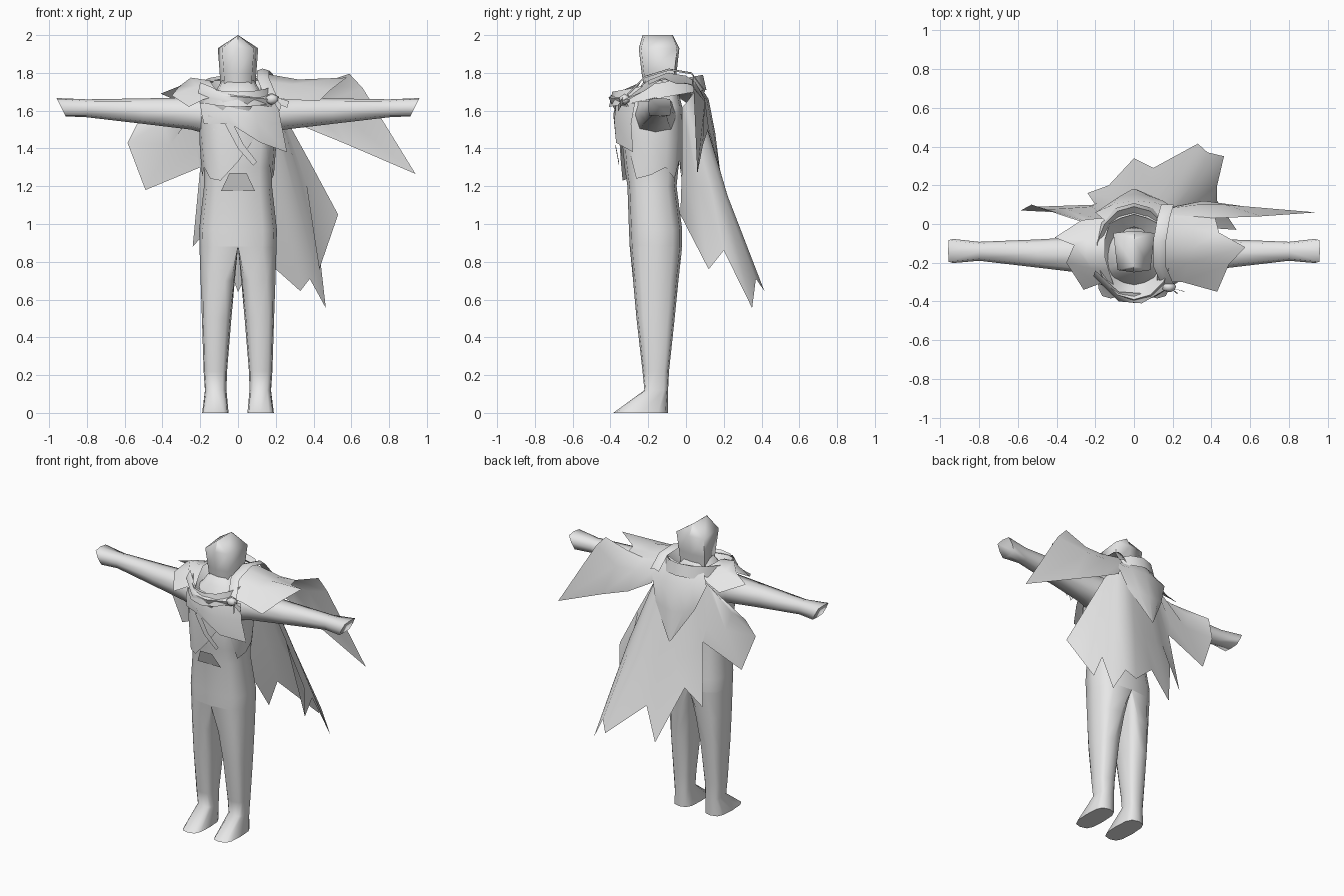
import bpy, bmesh, math
from mathutils import Vector

cloth = bpy.data.materials.new("pale_grey")
cloth.diffuse_color = (0.8, 0.8, 0.8, 1)


def finish(name, bm, angle=75):
    bmesh.ops.remove_doubles(bm, verts=bm.verts, dist=0.0005)
    bmesh.ops.recalc_face_normals(bm, faces=bm.faces)
    me = bpy.data.meshes.new(name)
    bm.to_mesh(me)
    bm.free()
    me.materials.append(cloth)
    ob = bpy.data.objects.new(name, me)
    bpy.context.collection.objects.link(ob)
    bpy.ops.object.select_all(action='DESELECT')
    ob.select_set(True)
    bpy.context.view_layer.objects.active = ob
    bpy.ops.object.shade_smooth_by_angle(angle=math.radians(angle))
    return ob


def sheet(name, rows, closed=False, caps=(False, False)):
    """Skin a grid of points; closed wraps each row into a ring."""
    bm = bmesh.new()
    grid = [[bm.verts.new(p) for p in row] for row in rows]
    n = len(grid[0])
    for a, b in zip(grid, grid[1:]):
        for i in range(n if closed else n - 1):
            j = (i + 1) % n
            bm.faces.new((a[i], a[j], b[j], b[i]))
    for cap, ring in zip(caps, (grid[0], grid[-1])):
        if cap:
            bm.faces.new(ring)
    return finish(name, bm)


def ring(mid, plus, minus, lo, hi, n=12, power=.65):
    """Rounded ring: split centre with separate plus/minus reach, lo..hi on the other axis."""
    pts = []
    for i in range(n):
        c, s = math.cos(math.tau * i / n), math.sin(math.tau * i / n)
        c = math.copysign(abs(c) ** power, c) if abs(c) > 1e-6 else 0
        s = math.copysign(abs(s) ** power, s) if abs(s) > 1e-6 else 0
        pts.append((mid + c * (plus if c > 0 else minus), (lo + hi) / 2 + (hi - lo) / 2 * s))
    return pts


# torso, hips and neck
sheet("torso", [[(x, y, z) for x, y in ring(0, rx, rx, y0, y1)] for z, rx, y0, y1 in [
    (0.88, .204, -.298, -.02), (0.97, .206, -.302, -.02),
    (1.20, .18, -.31, -.05), (1.30, .18, -.325, -.04),
    (1.50, .20, -.345, -.02), (1.62, .20, -.32, -.02),
    (1.70, .12, -.26, -.04), (1.76, .085, -.22, -.06)]], True, (False, True))

# head with a ridge running front to back
head = []
for z, front, back, y0, y1 in [(1.70, .07, .092, -.22, -.06), (1.80, .075, .097, -.235, -.05),
                               (1.93, .085, .107, -.25, -.035), (2.0, .001, .001, -.23, -.07)]:
    head.append([(-front, y0 + .012, z), (0, y0, z), (front, y0 + .012, z),
                 (back, y1 - .012, z), (0, y1, z), (-back, y1 - .012, z)])
sheet("head", head, True, (True, True))

for side, s in (("left", 1), ("right", -1)):
    # leg running down into a wedge foot, meeting its twin at the crotch
    sheet(side + "_leg", [[(x * s, y, z) for x, y in ring(mid, plus, minus, y0, y1)]
          for z, mid, plus, minus, y0, y1 in [
              (0.00, .12, .07, .07, -.385, -.095), (0.12, .118, .057, .057, -.22, -.095),
              (0.22, .118, .064, .060, -.23, -.09), (0.50, .112, .079, .077, -.262, -.06),
              (0.70, .07, .128, .053, -.28, -.04), (0.88, 0, .204, 0, -.298, -.02)]],
          True, (True, False))
    # arm, lofted outward, hand end slanted
    arm = []
    for x, y0, y1, z0, z1, lean, power in [
            (.14, -.28, -.05, 1.47, 1.67, 0, .7), (.25, -.255, -.065, 1.50, 1.67, 0, .7),
            (.50, -.225, -.08, 1.53, 1.665, 0, .7), (.80, -.19, -.092, 1.565, 1.66, 0, .7),
            (.936, -.202, -.077, 1.57, 1.667, .0245, .35)]:
        hy = (y1 - y0) / 2
        arm.append([(s * (x + lean * (z - 1.618) / .0485), y, z)
                    for y, z in ring((y0 + y1) / 2, hy, hy, z0, z1, 8, power)])
    sheet(side + "_arm", arm, True, (True, True))

# tunic with a ragged hem
hem = [1.26, 1.30, 1.24, 1.34, 1.25, 1.32, 1.24, 1.33, 1.25, 1.30, 1.24, 1.23, 1.33, 1.46, 1.42, 1.24]
rows = []
for t, rx, y0, y1 in [(0, .205, -.35, -.015), (.4, .205, -.355, -.01), (1, .19, -.345, -.025)]:
    rows.append([(x, y, 1.58 + (h - 1.58) * t)
                 for (x, y), h in zip(ring(0, rx, rx, y0, y1, 16, .75), hem)])
sheet("tunic_hem", rows, True)

# chest flap and strip
sheet("chest_flap", [
    [(-.20, -.27, 1.64), (-.06, -.37, 1.64), (.08, -.37, 1.64), (.21, -.27, 1.64)],
    [(-.195, -.29, 1.59), (-.05, -.385, 1.58), (.1, -.38, 1.55), (.23, -.29, 1.53)],
    [(-.18, -.31, 1.53), (-.04, -.375, 1.53), (.12, -.37, 1.43), (.26, -.28, 1.38)]])
sheet("hanging_strip", [[(-.07, -.372, 1.53), (-.03, -.375, 1.54)],
                        [(.0, -.372, 1.40), (.03, -.372, 1.42)],
                        [(.08, -.355, 1.31), (.10, -.355, 1.33)]])
# belt plate, tilted to face down
sheet("belt_plate", [[(-.09, -.315, 1.175), (.09, -.315, 1.175)],
                     [(-.045, -.35, 1.27), (.045, -.35, 1.27)]])

# wide funnel collar: inner lip, raised rim, outer fold, low in front
rows = []
for rx, ry, drop in [(.10, .135, .10), (.15, .195, .045), (.195, .24, 0), (.215, .258, .08)]:
    row = []
    for i in range(14):
        a = math.tau * (i + .5) / 14
        y = math.sin(a)
        row.append((rx * math.cos(a), -.15 + ry * y, 1.745 + .045 * y - drop))
    rows.append(row)
sheet("collar", rows, True)
# front neckerchief fold
sheet("collar_front", [
    [(-.20, -.24, 1.75), (-.08, -.35, 1.70), (.06, -.36, 1.68), (.17, -.30, 1.68)],
    [(-.21, -.27, 1.70), (-.08, -.40, 1.68), (.04, -.41, 1.67), (.18, -.33, 1.66)],
    [(-.20, -.25, 1.64), (-.08, -.36, 1.60), (.06, -.37, 1.59), (.18, -.30, 1.62)]])

# pointed hood lying on the back
sheet("back_hood", [
    [(.13, .0, 1.77), (.07, .03, 1.77), (0, .05, 1.77), (-.07, .03, 1.77), (-.13, .0, 1.76)],
    [(.21, .08, 1.68), (.11, .11, 1.66), (0, .12, 1.66), (-.11, .10, 1.66), (-.20, .06, 1.67)],
    [(.15, .12, 1.50), (.08, .145, 1.49), (0, .155, 1.48), (-.08, .14, 1.49), (-.14, .10, 1.51)],
    [(.01, .18, 1.29), (.005, .18, 1.285), (0, .18, 1.28), (-.005, .18, 1.285), (-.01, .18, 1.29)]])

# long torn cape: top edge, middle, torn lower edge
cape = [
    [(.22, -.02, 1.62), (.20, .00, 1.64), (.18, .03, 1.68), (.14, .05, 1.71), (.10, .05, 1.72),
     (.06, .05, 1.73), (.00, .05, 1.73), (-.05, .05, 1.73), (-.10, .04, 1.71), (-.14, .03, 1.69),
     (-.17, .02, 1.67), (-.19, .01, 1.65), (-.20, .00, 1.63), (-.20, -.01, 1.62)],
    [(.38, -.02, 1.33), (.36, .06, 1.22), (.34, .13, 1.20), (.30, .20, 1.15), (.24, .22, 1.15),
     (.18, .22, 1.15), (.08, .20, 1.15), (-.03, .18, 1.15), (-.12, .13, 1.20), (-.19, .11, 1.25),
     (-.22, .09, 1.40), (-.36, .08, 1.42), (-.40, .06, 1.54), (-.36, .04, 1.58)],
    [(.53, -.03, 1.05), (.43, .12, .76), (.43, .20, .86), (.465, .35, .555), (.38, .37, .71),
     (.33, .415, .645), (.10, .29, .85), (.00, .34, .64), (-.13, .20, 1.00), (-.24, .16, .88),
     (-.20, .10, 1.30), (-.49, .09, 1.18), (-.585, .07, 1.43), (-.53, .10, 1.54)]]
sheet("long_cape", cape)

# mantle over one shoulder, front flap
sheet("shoulder_mantle", [
    [(.12, -.30, 1.68), (.25, -.30, 1.66), (.43, -.35, 1.65)],
    [(.12, -.20, 1.76), (.28, -.20, 1.74), (.49, -.21, 1.71)],
    [(.12, -.10, 1.80), (.32, -.11, 1.765), (.575, -.12, 1.775)],
    [(.13, .00, 1.785), (.30, -.02, 1.75), (.44, -.045, 1.74)],
    [(.15, .05, 1.75), (.30, .04, 1.73), (.42, .03, 1.74)]])
# rear wing of the mantle, hanging behind the arm
sheet("mantle_wing", [
    [(.15, .05, 1.75), (.30, .04, 1.73), (.42, .03, 1.74), (.59, .04, 1.795)],
    [(.17, .08, 1.70), (.33, .10, 1.66), (.47, .10, 1.65), (.66, .04, 1.72)],
    [(.20, .09, 1.60), (.36, .12, 1.51), (.58, .09, 1.42), (.94, .06, 1.265)]])
# smaller torn mantle on the other shoulder
sheet("shoulder_tatter", [
    [(-.10, -.33, 1.68), (-.18, -.31, 1.66), (-.26, -.34, 1.62)],
    [(-.13, -.24, 1.73), (-.22, -.23, 1.73), (-.35, -.20, 1.68)],
    [(-.15, -.17, 1.76), (-.25, -.17, 1.775), (-.31, -.11, 1.73)],
    [(-.15, -.08, 1.76), (-.25, -.08, 1.74), (-.41, -.07, 1.69)],
    [(-.12, .02, 1.75), (-.18, .03, 1.68), (-.27, .02, 1.63)]])

# strap over the shoulder, tied in a knot with two tails
path = [(.17, -.31, 1.68), (.13, -.22, 1.775), (.13, -.09, 1.815), (.15, .03, 1.795), (.17, .10, 1.70)]
sheet("shoulder_strap", [[(x - .03, y, z - .003), (x, y, z + .008), (x + .035, y, z - .003)] for x, y, z in path])
bm = bmesh.new()
bmesh.ops.create_icosphere(bm, subdivisions=1, radius=.038)
for v in bm.verts:
    v.co = Vector((v.co.x * 1.1, v.co.y * .8, v.co.z * .8)) + Vector((.18, -.325, 1.66))
finish("strap_knot", bm)
for name, tip in (("knot_tail_long", (.27, -.35, 1.63)), ("knot_tail_short", (.23, -.36, 1.61))):
    x, y, z = tip
    sheet(name, [[(.19, -.33, 1.675), (.19, -.33, 1.645)], [(x, y, z + .02), (x - .01, y, z - .015)]])
